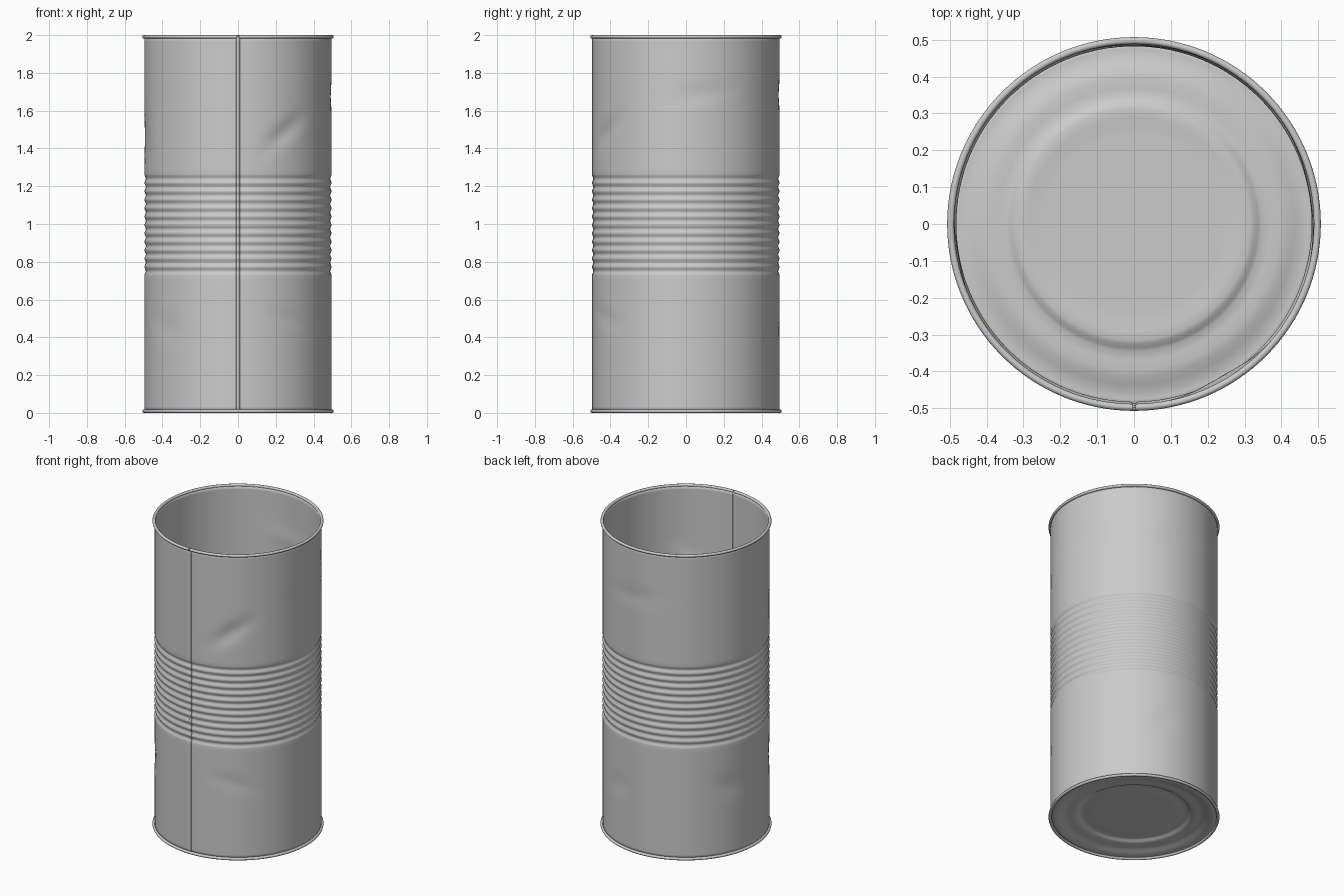
import bpy, bmesh, math

if "Cube" in bpy.data.objects:
    bpy.data.objects.remove(bpy.data.objects["Cube"])

R = 0.495                       # outer wall radius
FRONT = -math.pi / 2            # seam direction
PITCH, RIBS, RIB_Z = 0.0445, 12, 0.728
TAU = 2 * math.pi


def lathe(name, rows, angles, radius, closed_turn=True, closed_profile=False, cap=False):
    """Revolve rows of (r, z); radius(r, z, a) may distort the result."""
    bm = bmesh.new()
    grid = []
    for r, z in rows:
        ring = []
        for a in angles:
            q = radius(r, z, a)
            ring.append(bm.verts.new((q * math.cos(FRONT + a), q * math.sin(FRONT + a), z)))
        grid.append(ring)
    n, m = len(angles), len(rows)
    for i in range(m if closed_profile else m - 1):
        for j in range(n if closed_turn else n - 1):
            k, l = (i + 1) % m, (j + 1) % n
            bm.faces.new((grid[i][j], grid[i][l], grid[k][l], grid[k][j]))
    if cap:
        bm.faces.new(grid[-1])
    if closed_profile and not closed_turn:
        bm.faces.new([g[0] for g in grid])
        bm.faces.new([g[-1] for g in grid])
    bmesh.ops.recalc_face_normals(bm, faces=bm.faces)
    me = bpy.data.meshes.new(name)
    bm.to_mesh(me)
    bm.free()
    ob = bpy.data.objects.new(name, me)
    bpy.context.collection.objects.link(ob)
    bpy.context.view_layer.objects.active = ob
    bpy.ops.object.select_all(action='DESELECT')
    ob.select_set(True)
    bpy.ops.object.shade_smooth_by_angle(angle=math.radians(40))
    return ob


def plain(r, z, a):
    return r


# Dents: angle from the seam, height, half width, half height, tilt, depth
DENTS = [
    (0.52, 1.48, 0.13, 0.045, 0.65, 0.013),
    (1.75, 1.69, 0.16, 0.05, 0.15, 0.006),
    (0.55, 0.50, 0.12, 0.04, -0.3, 0.005),
    (-1.40, 1.46, 0.08, 0.10, 0.0, 0.006),
    (-0.90, 0.46, 0.12, 0.06, -0.4, 0.005),
    (3.05, 1.68, 0.15, 0.05, 0.1, 0.005),
    (-2.0, 0.45, 0.10, 0.06, -0.5, 0.006),
    (2.8, 0.40, 0.10, 0.06, 0.5, 0.005),
]


def wall_radius(r, z, a):
    # ribbed band
    t = (z - RIB_Z) / PITCH
    if 0 < t < RIBS:
        r -= 0.0035 * (1 - math.cos(TAU * t))
    # lapped seam
    d = (a + math.pi) % TAU - math.pi
    if abs(d) < 0.018:
        r += 0.003
    # soft knocks
    for da, dz, w, h, tilt, depth in DENTS:
        u = ((a - da + math.pi) % TAU - math.pi) * R
        v = z - dz
        p = u * math.cos(tilt) + v * math.sin(tilt)
        q = -u * math.sin(tilt) + v * math.cos(tilt)
        r -= depth * math.exp(-(p / w) ** 2 - (q / h) ** 2)
    return r


# Can wall
turn = [TAU * i / 128 for i in range(1, 128)]
seam = [-0.020, -0.016, 0.0, 0.016, 0.020]
band_top = RIB_Z + PITCH * RIBS
zs = [0.008 + (RIB_Z - 0.008) * i / 30 for i in range(30)]
zs += [RIB_Z + PITCH * i / 8 for i in range(RIBS * 8)]
zs += [band_top + (1.992 - band_top) * i / 30 for i in range(31)]
wall = lathe("can_wall", [(R, z) for z in zs], sorted(seam + turn), wall_radius)
solid = wall.modifiers.new("thickness", 'SOLIDIFY')
solid.thickness = 0.006
solid.offset = -1

# Rolled rims; the top one is split at the seam
rim = [(0.4975 + 0.0095 * math.cos(TAU * i / 12), 0.009 * math.sin(TAU * i / 12))
       for i in range(12)]
gap = 0.008
split = [gap + (TAU - 2 * gap) * i / 128 for i in range(129)]
lathe("top_rim", [(r, z + 1.991) for r, z in rim], split, plain, False, True)
full = [TAU * i / 128 for i in range(128)]
lathe("bottom_rim", [(r, z + 0.009) for r, z in rim], full, plain, True, True)

# Pressed base, stepping up toward the centre
steps = [(0.492, 0.014), (0.475, 0.012), (0.455, 0.014), (0.435, 0.020),
         (0.415, 0.028), (0.395, 0.031), (0.370, 0.030), (0.345, 0.031),
         (0.335, 0.036), (0.325, 0.043), (0.315, 0.046), (0.290, 0.045),
         (0.265, 0.042), (0.240, 0.042), (0.12, 0.042), (0.02, 0.042)]
base = lathe("can_base", steps, full, plain, cap=True)
solid = base.modifiers.new("thickness", 'SOLIDIFY')
solid.thickness = 0.005
solid.offset = 0
